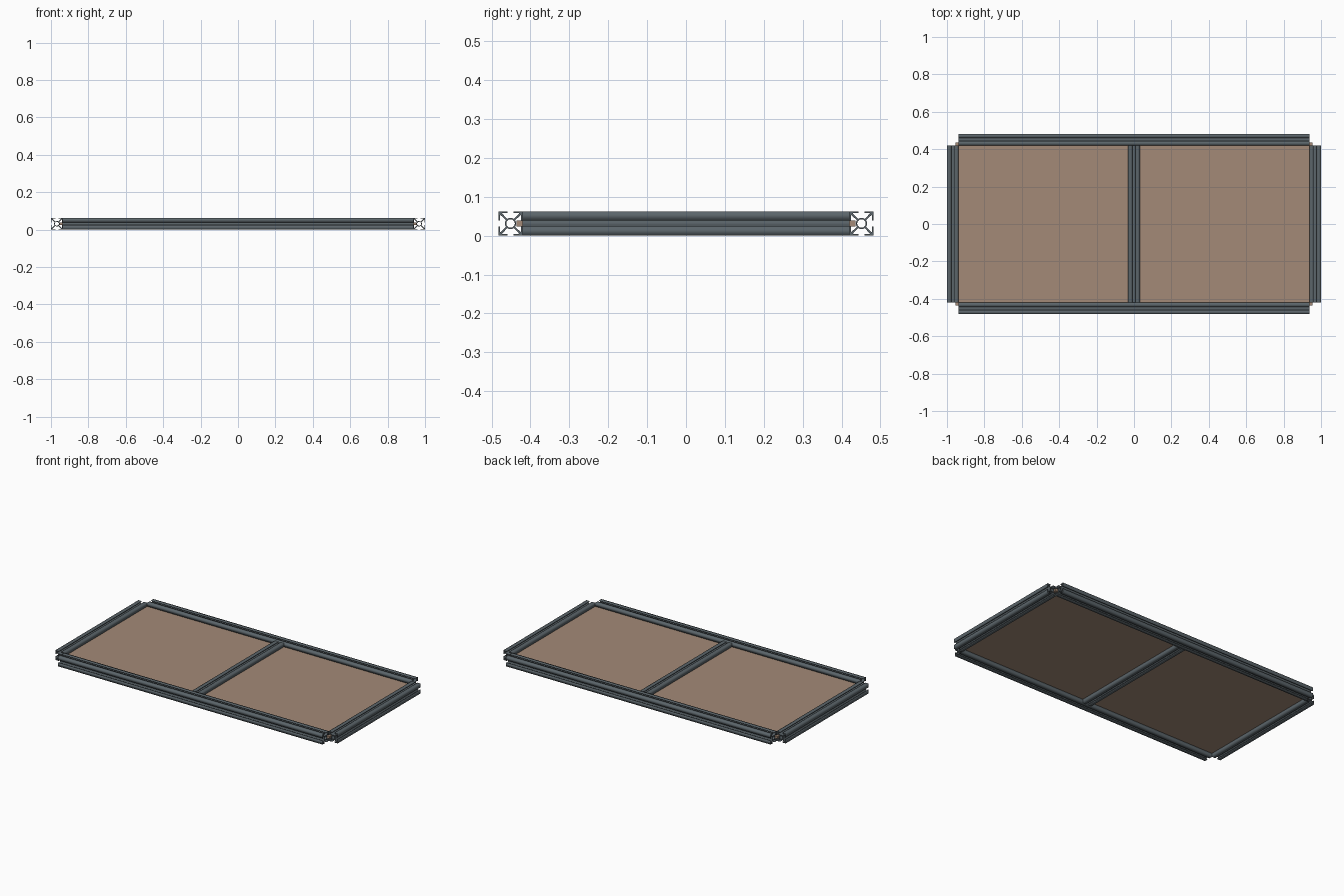
import bpy, math

if "Cube" in bpy.data.objects:
    bpy.data.objects.remove(bpy.data.objects["Cube"])

H = 0.03125      # half width of the slotted beam
Z = H            # height of the beam axis
SLOT = 0.0078    # half width of the slot opening
WALL = 0.004     # lip thickness
WEB = 0.004      # offset of diagonal web from the inner corner
RING, HOLE = 0.0145, 0.011
X_IN, Y_IN = 0.9375, 0.42   # inner faces of the frame


def material(name, rgb):
    m = bpy.data.materials.new(name)
    m.diffuse_color = (*rgb, 1)
    m.use_nodes = True
    m.node_tree.nodes["Principled BSDF"].inputs["Base Color"].default_value = m.diffuse_color
    return m


metal = material("dark grey metal", (0.105, 0.130, 0.145))
board = material("brown board", (0.37, 0.255, 0.185))


def polar(r, deg):
    return r * math.cos(math.radians(deg)), r * math.sin(math.radians(deg))


def beam_outline():
    # one corner with its lips and web, turned four times
    k = H - WALL
    quarter = [polar(RING, 35), (k, k - WEB), (k, SLOT), (H, SLOT), (H, H),
               (SLOT, H), (SLOT, k), (k - WEB, k)]
    quarter += [polar(RING, a) for a in (55, 72.5, 90, 107.5)]
    pts = []
    for i in range(4):
        c, s = (1, 0, -1, 0)[i], (0, 1, 0, -1)[i]
        pts += [(c * x - s * y, s * x + c * y) for x, y in quarter]
    return pts


def beam(name, length, location, rotation):
    curve = bpy.data.curves.new(name, 'CURVE')
    curve.dimensions = '2D'
    curve.fill_mode = 'BOTH'
    curve.extrude = length / 2
    bore = [polar(HOLE, i * 22.5) for i in range(16)]
    for pts in (beam_outline(), bore):
        sp = curve.splines.new('POLY')
        sp.points.add(len(pts) - 1)
        for p, (x, y) in zip(sp.points, pts):
            p.co = (x, y, 0, 1)
        sp.use_cyclic_u = True
    curve.materials.append(metal)
    ob = bpy.data.objects.new(name, curve)
    bpy.context.collection.objects.link(ob)
    ob.location, ob.rotation_euler = location, rotation
    bpy.ops.object.select_all(action='DESELECT')
    ob.select_set(True)
    bpy.context.view_layer.objects.active = ob
    bpy.ops.object.convert(target='MESH')


def panel(name, x0, x1):
    bpy.ops.mesh.primitive_cube_add(size=1, location=((x0 + x1) / 2, 0, Z))
    ob = bpy.context.object
    ob.name = name
    ob.scale = (x1 - x0, 2 * (Y_IN + H - RING - 0.0003), 0.015)
    bpy.ops.object.transform_apply(location=False, rotation=False, scale=True)
    ob.data.materials.append(board)


along_x = (0, math.pi / 2, 0)
along_y = (math.pi / 2, 0, 0)

# outer frame
for name, s in (("front_beam", -1), ("back_beam", 1)):
    beam(name, 2 * X_IN, (0, s * (Y_IN + H), Z), along_x)
for name, s in (("left_beam", -1), ("right_beam", 1)):
    beam(name, 2 * Y_IN, (s * (X_IN + H), 0, Z), along_y)

# middle divider
beam("middle_beam", 2 * Y_IN, (0, 0, Z), along_y)

# boards held in the slots
inner, outer = RING + 0.0003, X_IN + H - RING - 0.0003
panel("left_board", -outer, -inner)
panel("right_board", inner, outer)
